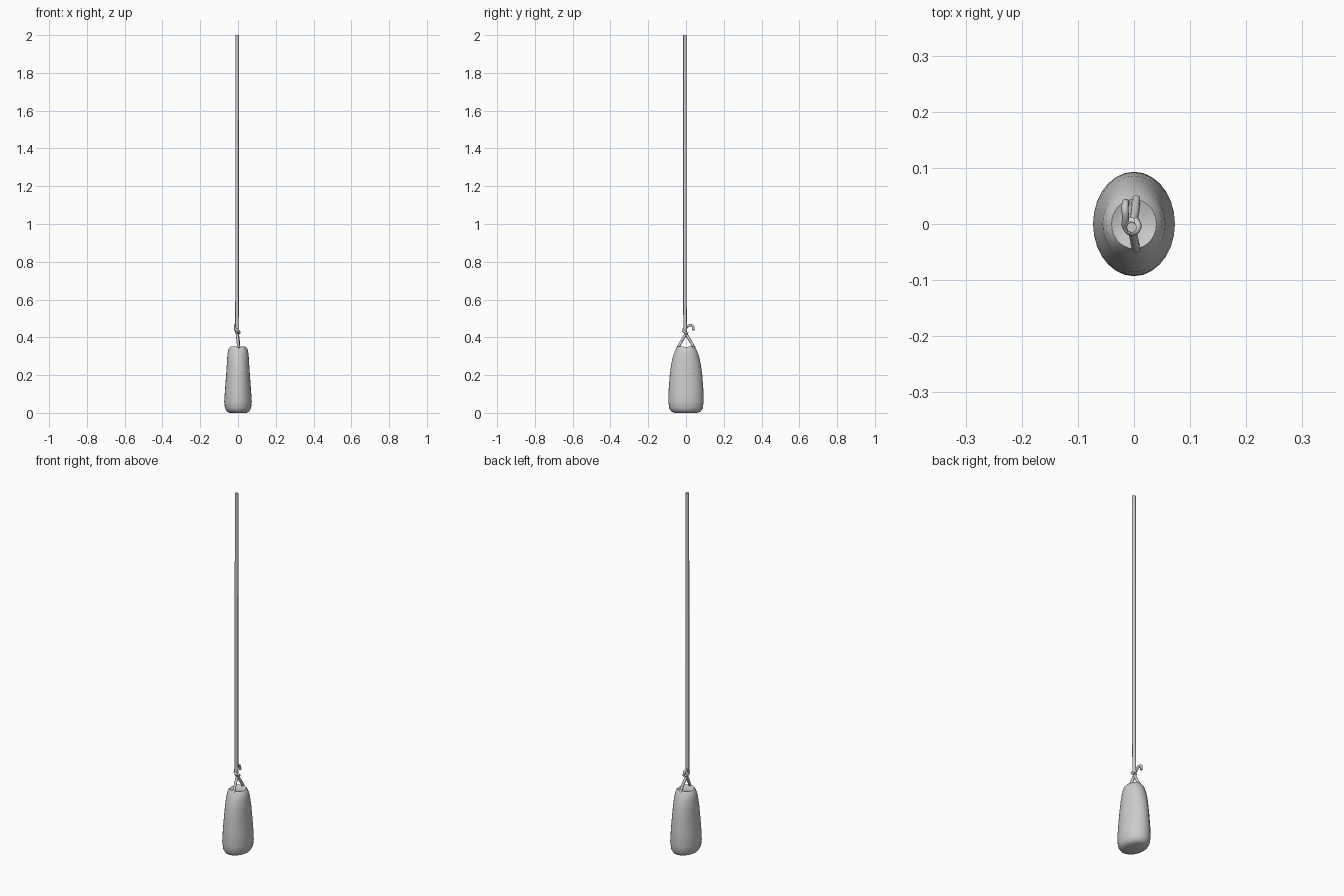
import bpy, bmesh
from math import sin, cos, tau, radians

if "Cube" in bpy.data.objects:
    bpy.data.objects.remove(bpy.data.objects["Cube"])


def smooth(ob, angle):
    bpy.ops.object.select_all(action='DESELECT')
    ob.select_set(True)
    bpy.context.view_layer.objects.active = ob
    bpy.ops.object.shade_smooth_by_angle(angle=radians(angle))


def cord(name, pts, radius, bezier=True):
    cu = bpy.data.curves.new(name, 'CURVE')
    cu.dimensions = '3D'
    cu.bevel_depth = radius
    cu.bevel_resolution = 2
    cu.resolution_u = 4
    cu.use_fill_caps = True
    if bezier:
        sp = cu.splines.new('BEZIER')
        sp.bezier_points.add(len(pts) - 1)
        for bp, p in zip(sp.bezier_points, pts):
            bp.co = p
            bp.handle_left_type = bp.handle_right_type = 'AUTO'
    else:
        sp = cu.splines.new('POLY')
        sp.points.add(len(pts) - 1)
        for q, p in zip(sp.points, pts):
            q.co = (*p, 1)
    ob = bpy.data.objects.new(name, cu)
    bpy.context.collection.objects.link(ob)
    bpy.ops.object.select_all(action='DESELECT')
    ob.select_set(True)
    bpy.context.view_layer.objects.active = ob
    bpy.ops.object.convert(target='MESH')
    smooth(bpy.context.object, 50)


# Weight bag: oval rings (z, half width x, half depth y, saddle dip)
rings = [(0.0, 0.045, 0.06, 0), (0.008, 0.06, 0.078, 0), (0.025, 0.069, 0.089, 0),
         (0.06, 0.073, 0.093, 0), (0.12, 0.069, 0.092, 0), (0.20, 0.063, 0.086, 0),
         (0.26, 0.059, 0.078, 0), (0.31, 0.056, 0.066, 0), (0.34, 0.050, 0.052, 0),
         (0.353, 0.040, 0.044, 0.003), (0.352, 0.030, 0.037, 0.006)]
N = 28
bm = bmesh.new()
loops = []
for z, a, b, dip in rings:
    loop = []
    for i in range(N):
        t = tau * i / N
        loop.append(bm.verts.new((a * cos(t), b * sin(t), z - dip * cos(t) ** 2)))
    loops.append(loop)
for lo, hi in zip(loops, loops[1:]):
    for i in range(N):
        j = (i + 1) % N
        bm.faces.new((lo[i], lo[j], hi[j], hi[i]))
# Closed base and slightly sunken top
bm.faces.new(loops[0][::-1])
mid = bm.verts.new((0, 0, 0.343))
for i in range(N):
    bm.faces.new((loops[-1][i], loops[-1][(i + 1) % N], mid))
me = bpy.data.meshes.new("weight_bag")
bm.to_mesh(me)
bm.free()
bag = bpy.data.objects.new("weight_bag", me)
bpy.context.collection.objects.link(bag)
smooth(bag, 40)

# Long hanging rope
cord("rope", [(-0.004, -0.006, 2.0), (-0.005, -0.006, 1.2), (-0.005, -0.006, 0.6),
              (-0.006, -0.004, 0.425)], 0.0095, bezier=False)

# Two handle straps forming an inverted V
cord("strap_front", [(0.004, -0.045, 0.342), (-0.001, -0.022, 0.382), (-0.006, 0.006, 0.428)],
     0.0075, bezier=False)
cord("strap_back", [(0.004, 0.045, 0.342), (0.002, 0.022, 0.382), (-0.004, -0.006, 0.428)],
     0.0075, bezier=False)

# Knot wrapped round the rope, ending in a hooked tail
cord("knot_tail", [(0.002, 0.008, 0.42), (0.007, -0.006, 0.428), (-0.004, -0.015, 0.438),
                   (-0.015, -0.004, 0.446), (-0.015, 0.012, 0.460), (-0.016, 0.027, 0.464),
                   (-0.015, 0.037, 0.455), (-0.014, 0.038, 0.436)], 0.0065)
